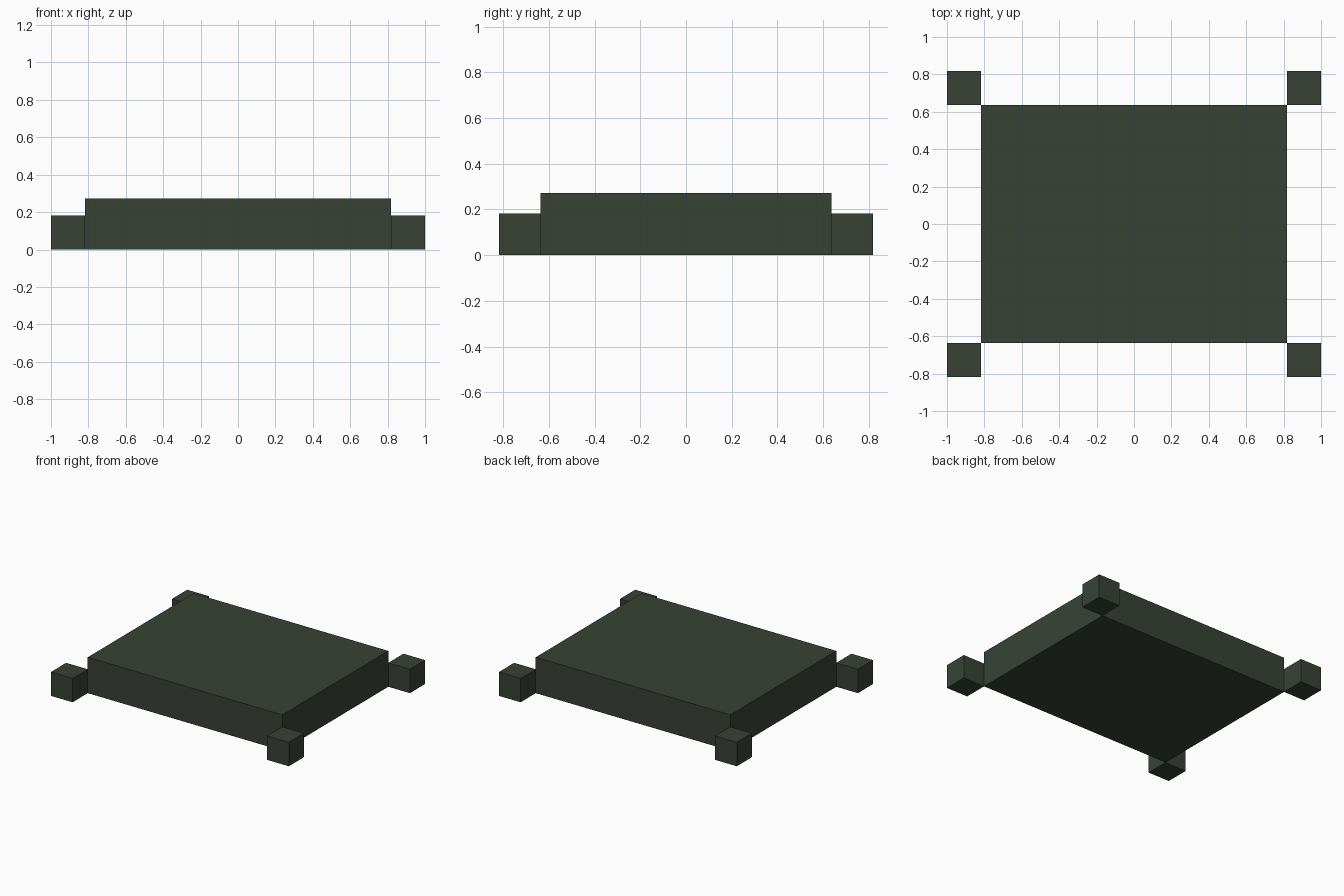
import bpy
from mathutils import Matrix, Vector
import bmesh

if "Cube" in bpy.data.objects:
    bpy.data.objects.remove(bpy.data.objects["Cube"])

U = 2 / 11  # side of a corner block

green = bpy.data.materials.new("dark green")
green.diffuse_color = (0.040, 0.055, 0.037, 1)
green.use_nodes = True
green.node_tree.nodes["Principled BSDF"].inputs["Base Color"].default_value = green.diffuse_color


def box(name, size, base):
    """Box of the given size whose bottom centre sits at base."""
    bm = bmesh.new()
    bmesh.ops.create_cube(bm, size=1, matrix=Matrix.Diagonal((*size, 1)))
    mesh = bpy.data.meshes.new(name)
    bm.to_mesh(mesh)
    bm.free()
    mesh.materials.append(green)
    obj = bpy.data.objects.new(name, mesh)
    obj.location = Vector(base) + Vector((0, 0, size[2] / 2))
    bpy.context.collection.objects.link(obj)
    return obj


# Main slab
box("slab", (9 * U, 7 * U, 1.5 * U), (0, 0, 0))

# Corner blocks, touching the slab along its vertical edges
for side, sx in (("left", -1), ("right", 1)):
    for end, sy in (("front", -1), ("back", 1)):
        box(f"{end}_{side}_corner_block", (U, U, U), (sx * 5 * U, sy * 4 * U, 0))
